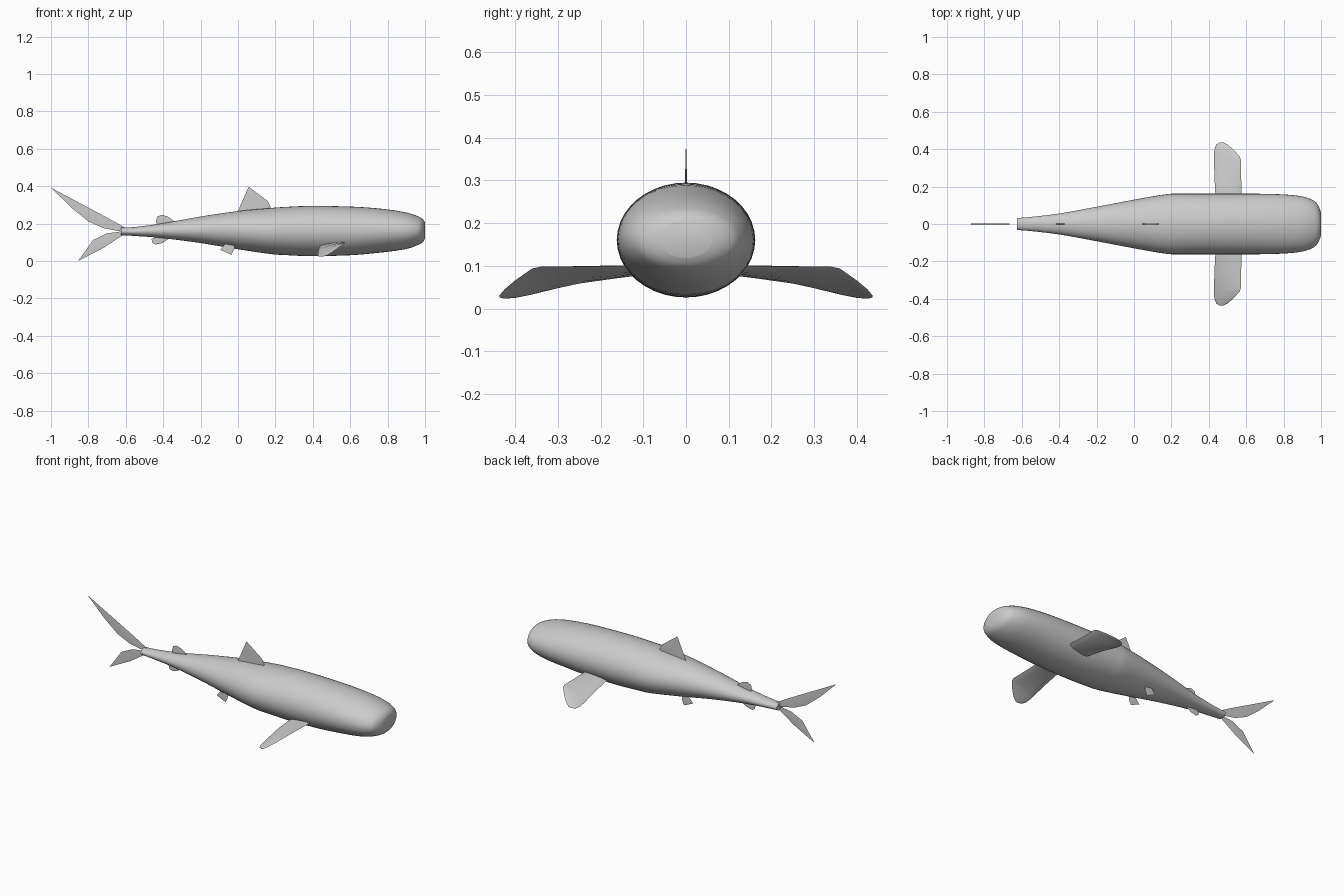
import bpy, bmesh, math
from mathutils import Vector

cube = bpy.data.objects.get("Cube")
if cube:
    bpy.data.objects.remove(cube, do_unlink=True)

grey = bpy.data.materials.new("skin grey")
grey.use_nodes = True
colour = (0.6, 0.6, 0.6, 1)
grey.diffuse_color = colour
grey.node_tree.nodes["Principled BSDF"].inputs["Base Color"].default_value = colour


def finish(name, mesh_builder, angle):
    """Turn a bmesh into a named, shaded object."""
    bmesh.ops.recalc_face_normals(mesh_builder, faces=mesh_builder.faces)
    mesh = bpy.data.meshes.new(name)
    mesh_builder.to_mesh(mesh)
    mesh_builder.free()
    mesh.materials.append(grey)
    part = bpy.data.objects.new(name, mesh)
    bpy.context.collection.objects.link(part)
    bpy.ops.object.select_all(action="DESELECT")
    part.select_set(True)
    bpy.context.view_layer.objects.active = part
    bpy.ops.object.shade_smooth_by_angle(angle=math.radians(angle))
    return part


def refine(stations, steps):
    """Catmull-Rom interpolation between loft stations."""
    points = [Vector(s) for s in stations]
    result = []
    for i in range(len(points) - 1):
        b, c = points[i], points[i + 1]
        a = points[i - 1] if i else b
        d = points[i + 2] if i + 2 < len(points) else c
        for k in range(steps):
            t = k / steps
            result.append(b + (c - a) * (t / 2)
                          + (a * 2 - b * 5 + c * 4 - d) * (t * t / 2)
                          + (b * 3 - a - c * 3 + d) * (t ** 3 / 2))
    return result + [points[-1]]


def loft(name, rings, angle):
    """Skin closed rings of equal length and cap both ends."""
    bm = bmesh.new()
    loops = [[bm.verts.new(p) for p in ring] for ring in rings]
    count = len(loops[0])
    for first, second in zip(loops, loops[1:]):
        for i in range(count):
            j = (i + 1) % count
            bm.faces.new((first[i], first[j], second[j], second[i]))
    bm.faces.new(loops[0])
    bm.faces.new(loops[-1])
    return finish(name, bm, angle)


# Body: x, half width, bottom, top
body_stations = [
    (-0.625, 0.032, 0.138, 0.178), (-0.55, 0.038, 0.134, 0.182),
    (-0.4, 0.056, 0.122, 0.202), (-0.2, 0.092, 0.096, 0.238),
    (0, 0.13, 0.063, 0.267), (0.17, 0.159, 0.038, 0.283),
    (0.25, 0.162, 0.032, 0.289), (0.4, 0.162, 0.026, 0.295),
    (0.6, 0.162, 0.031, 0.291), (0.72, 0.161, 0.041, 0.284),
    (0.83, 0.156, 0.053, 0.272), (0.91, 0.145, 0.067, 0.257),
    (0.965, 0.122, 0.087, 0.238), (0.988, 0.093, 0.102, 0.224),
    (1, 0.06, 0.12, 0.207),
]
SIDES = 40
body_rings = []
for x, width, low, high in refine([Vector(s) for s in body_stations], 4):
    turns = [math.tau * i / SIDES for i in range(SIDES)]
    body_rings.append([(x, width * math.cos(a),
                        (low + high) / 2 + (high - low) / 2 * math.sin(a)) for a in turns])
loft("body", body_rings, 50)


def blade(name, outline, y=0, thickness=0.005):
    """Thin upright fin from an x-z outline, sharp at its rim."""
    bm = bmesh.new()
    rim = [bm.verts.new((x, y, z)) for x, z in outline]
    middle = sum((v.co for v in rim), Vector()) / len(rim)
    for side in (-1, 1):
        peak = bm.verts.new(middle + Vector((0, side * thickness / 2, 0)))
        for i, v in enumerate(rim):
            bm.faces.new((v, rim[(i + 1) % len(rim)], peak))
    return finish(name, bm, 30)


# Back and belly fins
blade("dorsal_fin", [(-0.01, 0.25), (0, 0.268), (0.057, 0.397), (0.16, 0.32),
                     (0.175, 0.288), (0.17, 0.26)])
blade("second_dorsal_fin", [(-0.42, 0.19), (-0.44, 0.205), (-0.432, 0.237), (-0.41, 0.247),
                            (-0.375, 0.238), (-0.342, 0.213), (-0.35, 0.2)])
blade("anal_fin", [(-0.43, 0.13), (-0.462, 0.118), (-0.458, 0.097), (-0.44, 0.088),
                   (-0.405, 0.096), (-0.365, 0.122), (-0.37, 0.14)])

# Tail lobes
blade("upper_tail_lobe", [(-0.6, 0.176), (-0.69, 0.227), (-1, 0.392), (-0.89, 0.285),
                          (-0.8, 0.212), (-0.72, 0.176), (-0.61, 0.155)])
blade("lower_tail_lobe", [(-0.61, 0.16), (-0.7, 0.148), (-0.775, 0.112), (-0.855, 0),
                          (-0.72, 0.07), (-0.61, 0.142)])

# Pectoral fins: span, leading x and z, trailing x and z, thickness
pectoral_stations = [
    (0.08, 0.575, 0.098, 0.44, 0.085, 0.018), (0.16, 0.575, 0.098, 0.435, 0.074, 0.018),
    (0.25, 0.573, 0.098, 0.43, 0.06, 0.016), (0.34, 0.571, 0.098, 0.428, 0.038, 0.012),
    (0.36, 0.566, 0.094, 0.427, 0.033, 0.01), (0.4, 0.53, 0.066, 0.43, 0.025, 0.008),
    (0.425, 0.5, 0.045, 0.44, 0.023, 0.006), (0.437, 0.475, 0.03, 0.46, 0.026, 0.002),
]
CHORD = 6
for side, label in ((1, "left"), (-1, "right")):
    fin_rings = []
    for span, lead_x, lead_z, trail_x, trail_z, thick in pectoral_stations:
        lead = Vector((lead_x, side * span, lead_z))
        trail = Vector((trail_x, side * span, trail_z))
        ring = []
        for i in range(2 * CHORD):
            angle = math.pi * i / CHORD
            point = lead.lerp(trail, (1 - math.cos(angle)) / 2)
            point.z += thick / 2 * math.sin(angle)
            ring.append(point)
        fin_rings.append(ring)
    loft(label + "_pectoral_fin", fin_rings, 50)
    blade(label + "_pelvic_fin", [(-0.07, 0.09), (-0.095, 0.06), (-0.035, 0.033),
                                  (-0.02, 0.065), (-0.02, 0.09)], side * 0.068)
